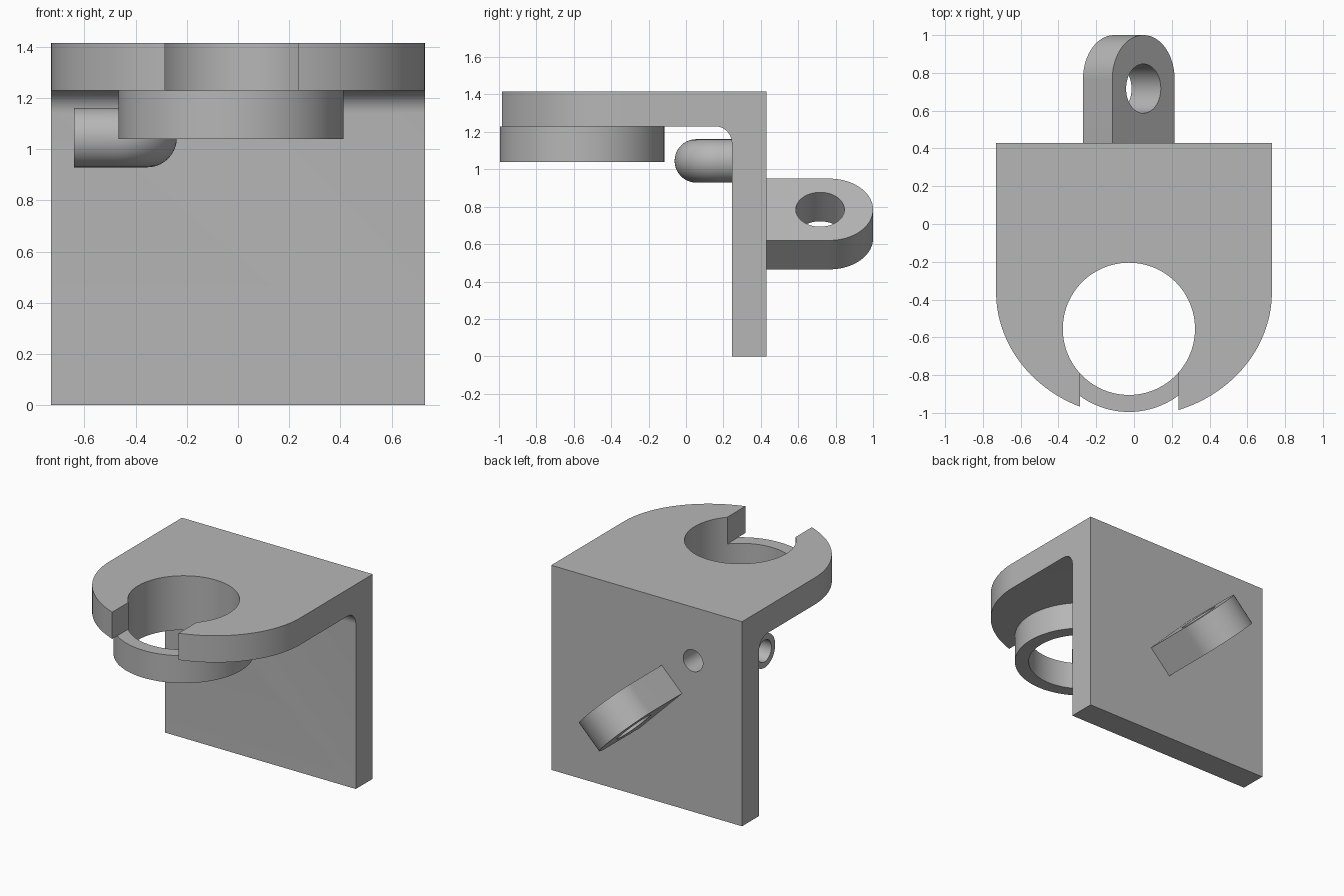
import bpy, bmesh
from math import sin, cos, pi
from mathutils import Vector

if "Cube" in bpy.data.objects:
    bpy.data.objects.remove(bpy.data.objects["Cube"], do_unlink=True)

grey = bpy.data.materials.new("plain grey")
grey.use_nodes = True
grey.diffuse_color = (0.47, 0.47, 0.47, 1)
grey.node_tree.nodes["Principled BSDF"].inputs["Base Color"].default_value = grey.diffuse_color


def finish(name, bm):
    """Turn a bmesh into an object with the shared material."""
    bmesh.ops.recalc_face_normals(bm, faces=bm.faces)
    mesh = bpy.data.meshes.new(name)
    bm.to_mesh(mesh)
    bm.free()
    mesh.materials.append(grey)
    obj = bpy.data.objects.new(name, mesh)
    bpy.context.collection.objects.link(obj)
    return obj


def prism(name, outline, sweep):
    """Extrude a flat 3D outline along a vector."""
    bm = bmesh.new()
    face = bm.faces.new([bm.verts.new(p) for p in outline])
    top = bmesh.ops.extrude_face_region(bm, geom=[face])["geom"]
    verts = [v for v in top if isinstance(v, bmesh.types.BMVert)]
    bmesh.ops.translate(bm, verts=verts, vec=sweep)
    return finish(name, bm)


def arc(cx, cy, rx, ry, start, end, steps):
    angles = [start + (end - start) * i / steps for i in range(steps + 1)]
    return [(cx + rx * cos(a), cy + ry * sin(a)) for a in angles]


def disc(name, cx, cy, r, z0, z1):
    ring = arc(cx, cy, r, r, 0, 2 * pi, 96)[:-1]
    return prism(name, [(x, y, z0) for x, y in ring], (0, 0, z1 - z0))


def rod(name, path, r, sides=40):
    """Sweep a circle along a level path of (x, y, z) points."""
    bm = bmesh.new()
    pts = [Vector(p) for p in path]
    loops = []
    for i, p in enumerate(pts):
        along = (pts[min(i + 1, len(pts) - 1)] - pts[max(i - 1, 0)]).normalized()
        side = along.cross(Vector((0, 0, 1)))
        loops.append([bm.verts.new(p + side * x + Vector((0, 0, z)))
                      for x, z in arc(0, 0, r, r, 0, 2 * pi, sides)[:-1]])
    for a, b in zip(loops, loops[1:]):
        for j in range(sides):
            k = (j + 1) % sides
            bm.faces.new((a[j], a[k], b[k], b[j]))
    bm.faces.new(loops[0])
    bm.faces.new(loops[-1])
    return finish(name, bm)


def combine(obj, tool, operation="DIFFERENCE"):
    """Apply a boolean and discard the tool."""
    mod = obj.modifiers.new("cut", "BOOLEAN")
    mod.object, mod.operation, mod.solver = tool, operation, "EXACT"
    bpy.context.view_layer.objects.active = obj
    bpy.ops.object.modifier_apply(modifier=mod.name)
    bpy.data.objects.remove(tool, do_unlink=True)


W, BACK, WALL, TOP, UNDER = 0.73, 0.43, 0.245, 1.415, 1.23
HX, HY = -0.027, -0.555                       # ring hole centre
PX, PY, PZ, BEND = -0.355, 0.055, 1.045, 0.12  # bent tube

# L-shaped bracket with a filleted inner corner
fillet = arc(WALL - 0.09, UNDER - 0.09, 0.09, 0.09, 0, pi / 2, 12)
profile = [(BACK, 0), (BACK, TOP), (-1.1, TOP), (-1.1, UNDER)] + fillet[::-1] + [(WALL, 0)]
bracket = prism("bracket", [(-W, y, z) for y, z in profile], (2 * W, 0, 0))

# Rounded front of the shelf
plan = [(W + 0.1, 0.6), (-W - 0.1, 0.6), (-W - 0.1, 0), (-W, 0)]
plan += arc(0, -0.36, W, 0.665 - 0.025 + 0.02, pi, 2 * pi, 96) + [(W, 0), (W + 0.1, 0)]
combine(bracket, prism("plan", [(x, y, -0.2) for x, y in plan], (0, 0, 2)), "INTERSECT")

# Round hole and front slot in the shelf
combine(bracket, disc("hole", HX, HY, 0.35, 1.1, 1.6))
slot = [(-0.285, HY), (0.235, HY), (0.235, -1.2), (-0.285, -1.2)]
combine(bracket, prism("slot", [(x, y, 1.1) for x, y in slot], (0, 0, 0.5)))

# Collar under the shelf
collar = disc("collar", HX, HY, 0.44, 1.04, UNDER)
combine(collar, disc("bore", HX, HY, 0.35, 0.9, 1.4))


# Hollow bent tube through the back wall
def tube_path(y_start, x_end):
    bend = arc(PX - BEND, PY + BEND, BEND, BEND, 0, -pi / 2, 24)
    return [(x, y, PZ) for x, y in [(PX, y_start)] + bend + [(x_end, PY)]]


tube = rod("bent_tube", tube_path(WALL + 0.02, -0.64), 0.116)
combine(tube, rod("tube_bore", tube_path(0.6, -0.8), 0.075))
combine(bracket, rod("wall_bore", [(PX, 0.6, PZ), (PX, 0.1, PZ)], 0.075))

# Tilted rear lug with a round eye
across = Vector((1, 0, -1)).normalized()
depth = Vector((-0.155, 0, -0.155))
mid = Vector((0.05, 0, 0.785))
R = 0.2335


def lug_point(u, y, lift=0):
    return mid + across * u + Vector((0, y, 0)) - depth * lift


shape = [(R, BACK - 0.02)] + arc(0, 1 - R, R, R, 0, pi, 48) + [(-R, BACK - 0.02)]
lug = prism("rear_lug", [lug_point(u, y) for u, y in shape], depth)
eye = arc(0, 0.717, 0.13, 0.13, 0, 2 * pi, 64)[:-1]
combine(lug, prism("eye", [lug_point(u, y, 1) for u, y in eye], depth * 3))

# Smooth curved walls, keep edges sharp
for part in (bracket, collar, tube, lug):
    bpy.ops.object.select_all(action="DESELECT")
    part.select_set(True)
    bpy.context.view_layer.objects.active = part
    bpy.ops.object.shade_smooth_by_angle()
